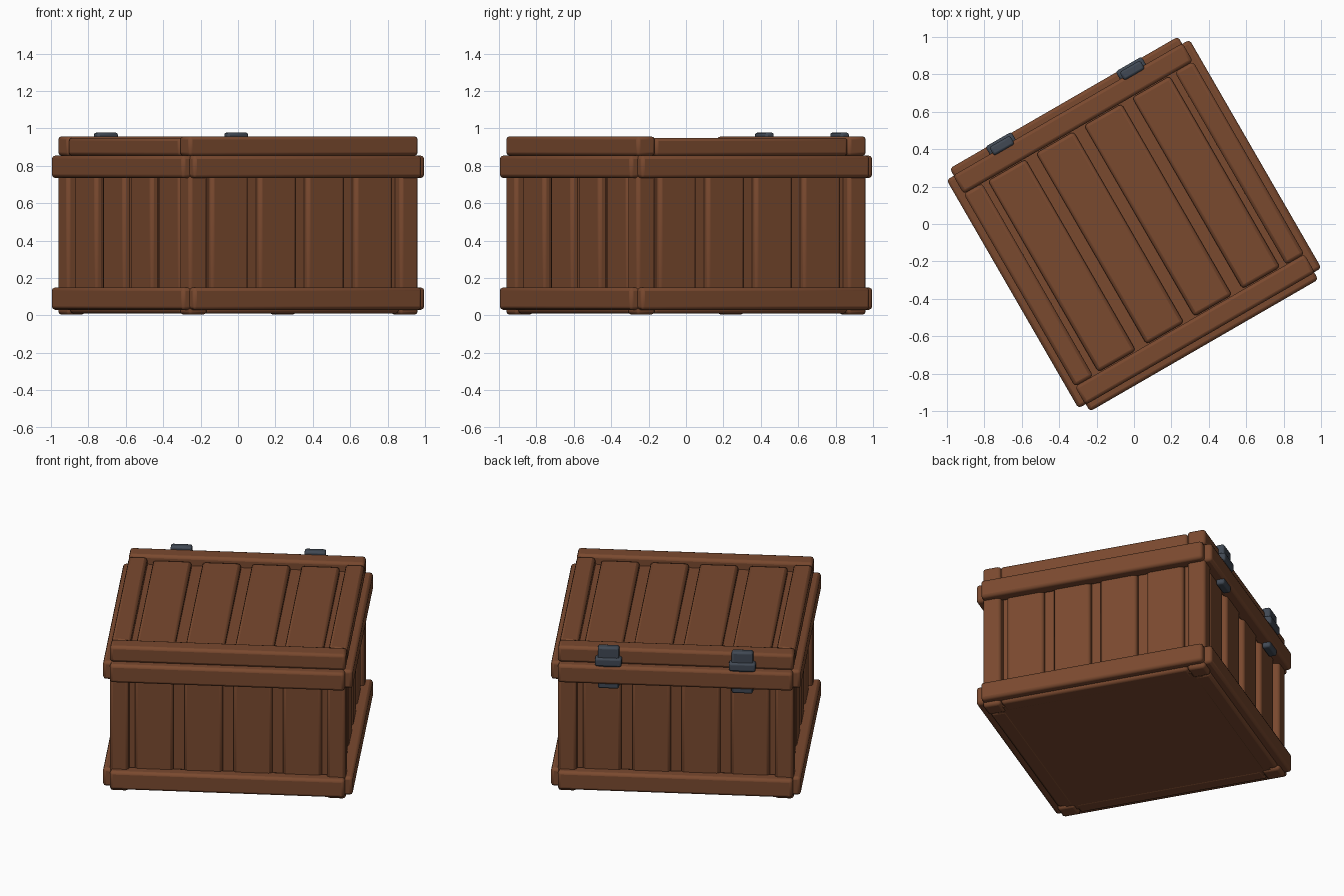
import bpy, math
from mathutils import Matrix, Vector

if "Cube" in bpy.data.objects:
    bpy.data.objects.remove(bpy.data.objects["Cube"])

TURN = Matrix.Rotation(math.radians(30), 4, 'Z')  # whole crate stands turned


def material(name, rgb):
    m = bpy.data.materials.new(name)
    m.diffuse_color = (*rgb, 1)
    m.use_nodes = True
    m.node_tree.nodes["Principled BSDF"].inputs["Base Color"].default_value = m.diffuse_color
    return m


wood = material("brown wood", (0.195, 0.067, 0.028))
iron = material("dark iron", (0.052, 0.066, 0.088))


def board(name, lo, hi, mat=wood, bevel=0.018, quarter=0):
    """Rounded box between two corners, turned by quarter turns about z."""
    lo, hi = Vector(lo), Vector(hi)
    bpy.ops.mesh.primitive_cube_add(size=1)
    ob = bpy.context.object
    ob.name = name
    ob.data.materials.append(mat)
    ob.data.transform(Matrix.Translation((lo + hi) / 2) @ Matrix.Diagonal((*(hi - lo), 1)))
    if bevel:
        b = ob.modifiers.new("rounded edges", 'BEVEL')
        b.width = bevel
        b.segments = 2
    ob.matrix_world = TURN @ Matrix.Rotation(quarter * math.pi / 2, 4, 'Z')
    return ob


R = 0.708                    # outer half width of the frame
I = 0.595                    # inner half width of the frame
PLANKS = [-0.445, -0.148, 0.148, 0.445]

# Inner box closing the gaps between planks
board("inner_box", (-0.65, -0.65, 0.012), (0.65, 0.65, 0.90), bevel=0)

for q in range(4):
    # Corner post
    board("corner_post", (I, I, 0.004), (R, R, 0.853), quarter=q)
    # Outer bands at bottom and top of the wall
    for name, z in (("lower_band", 0.03), ("upper_band", 0.735)):
        board(name, (-0.705, -0.75, z), (0.705, -0.66, z + 0.12), quarter=q)
    # Bottom rail between the posts
    board("bottom_rail", (-I, -0.70, 0.01), (I, -I, 0.12), quarter=q)
    # Wall planks
    for c in PLANKS:
        board("wall_plank", (c - 0.116, -0.688, 0.06), (c + 0.116, -0.63, 0.84), quarter=q)

# Lid frame: long rails front and back, short rails between them
for q in (0, 2):
    board("lid_long_rail", (-R, -R, 0.853), (R, -I, 0.958), quarter=q)
for q in (1, 3):
    board("lid_short_rail", (-I, -R, 0.853), (I, -I, 0.95), quarter=q)

# Lid planks
for c in PLANKS:
    board("lid_plank", (c - 0.116, -0.59, 0.87), (c + 0.116, 0.59, 0.935))

# Hinges on the back
for x in (-0.402, 0.402):
    board("hinge_strap", (x - 0.064, 0.69, 0.705), (x + 0.064, 0.742, 0.978), iron, 0.012)
    board("hinge_knuckle", (x - 0.08, 0.69, 0.855), (x + 0.08, 0.755, 0.91), iron, 0.012)

# Smooth the rounded edges
for ob in bpy.data.objects:
    ob.select_set(True)
bpy.ops.object.shade_smooth_by_angle(angle=math.radians(30))
